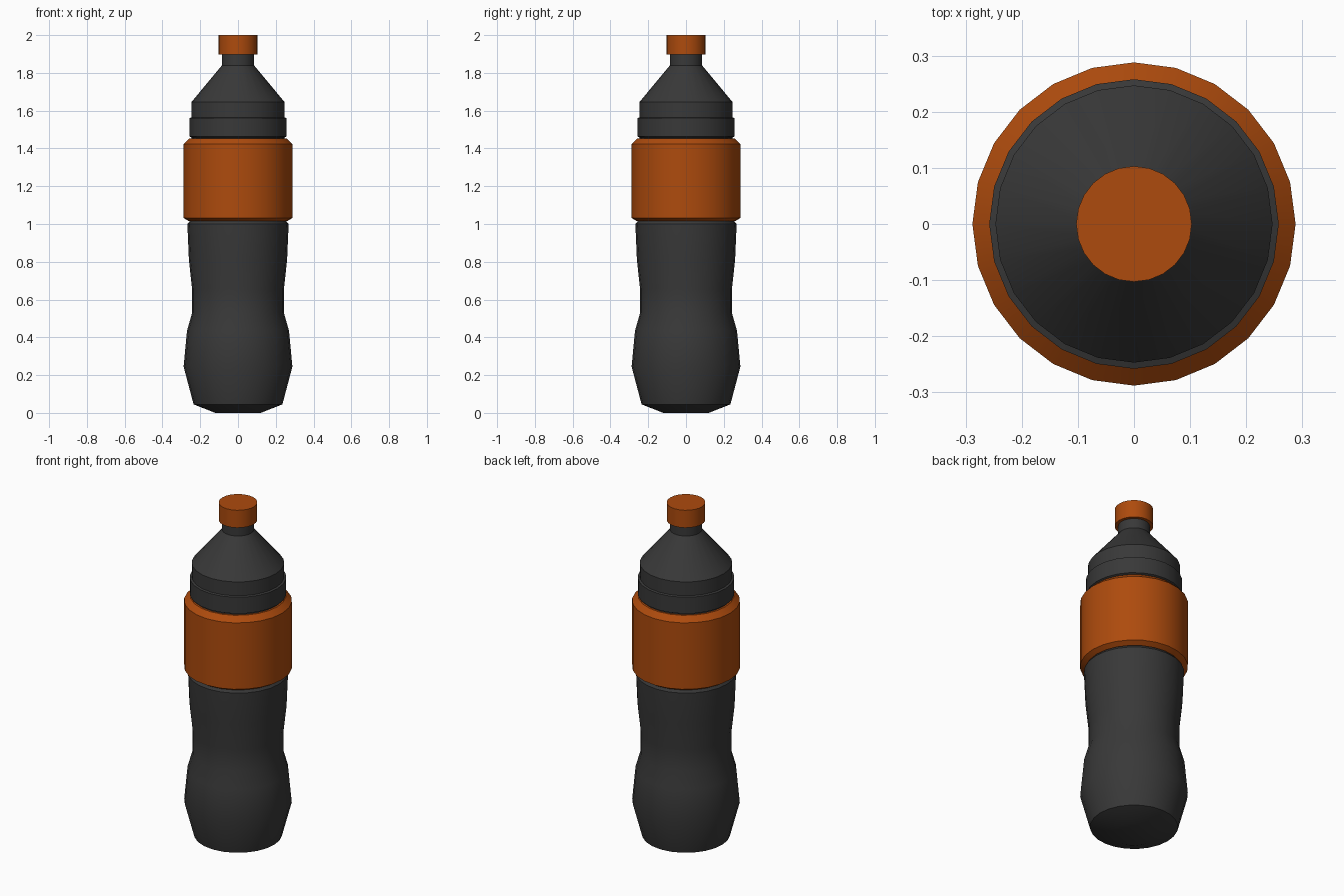
import bpy, bmesh, math

if "Cube" in bpy.data.objects:
    bpy.data.objects.remove(bpy.data.objects["Cube"])

SIDES = 24


def material(name, color):
    m = bpy.data.materials.new(name)
    m.diffuse_color = color
    m.use_nodes = True
    m.node_tree.nodes["Principled BSDF"].inputs["Base Color"].default_value = m.diffuse_color
    return m


def lathe(name, profile, mat, closed=False):
    """Revolve (radius, z) points around z; open profiles get flat end caps."""
    bm = bmesh.new()
    rings = []
    for r, z in profile:
        rings.append([bm.verts.new((r * math.cos(2 * math.pi * i / SIDES),
                                    r * math.sin(2 * math.pi * i / SIDES), z))
                      for i in range(SIDES)])
    pairs = list(zip(rings, rings[1:]))
    if closed:
        pairs.append((rings[-1], rings[0]))
    else:
        bm.faces.new(rings[0][::-1])
        bm.faces.new(rings[-1])
    for a, b in pairs:
        for i in range(SIDES):
            j = (i + 1) % SIDES
            bm.faces.new((a[i], a[j], b[j], b[i]))
    bmesh.ops.recalc_face_normals(bm, faces=bm.faces)
    mesh = bpy.data.meshes.new(name)
    bm.to_mesh(mesh)
    bm.free()
    mesh.materials.append(mat)
    obj = bpy.data.objects.new(name, mesh)
    bpy.context.collection.objects.link(obj)
    bpy.ops.object.select_all(action='DESELECT')
    obj.select_set(True)
    bpy.context.view_layer.objects.active = obj
    bpy.ops.object.shade_smooth_by_angle(angle=math.radians(30))
    return obj


dark = material("dark_plastic", (0.04, 0.04, 0.04, 1))
orange = material("orange_plastic", (0.42, 0.07, 0.004, 1))

# Waisted lower body
lathe("lower_body", [(0.12, 0.0), (0.235, 0.045), (0.288, 0.245), (0.27, 0.435),
                     (0.243, 0.53), (0.243, 0.655), (0.26, 0.81),
                     (0.268, 1.0), (0.258, 1.012), (0.25, 1.03)], dark)

# Grip band around the middle
lathe("grip_band", [(0.245, 1.016), (0.262, 1.016), (0.288, 1.032),
                    (0.288, 1.423), (0.257, 1.453), (0.245, 1.453)], orange, closed=True)

# Shoulder with step, cone and neck
lathe("shoulder", [(0.246, 1.43), (0.246, 1.458), (0.258, 1.464), (0.258, 1.56),
                   (0.247, 1.564), (0.247, 1.645), (0.085, 1.84), (0.085, 1.91)], dark)

# Screw cap
lathe("cap", [(0.103, 1.897), (0.103, 2.0)], orange)
